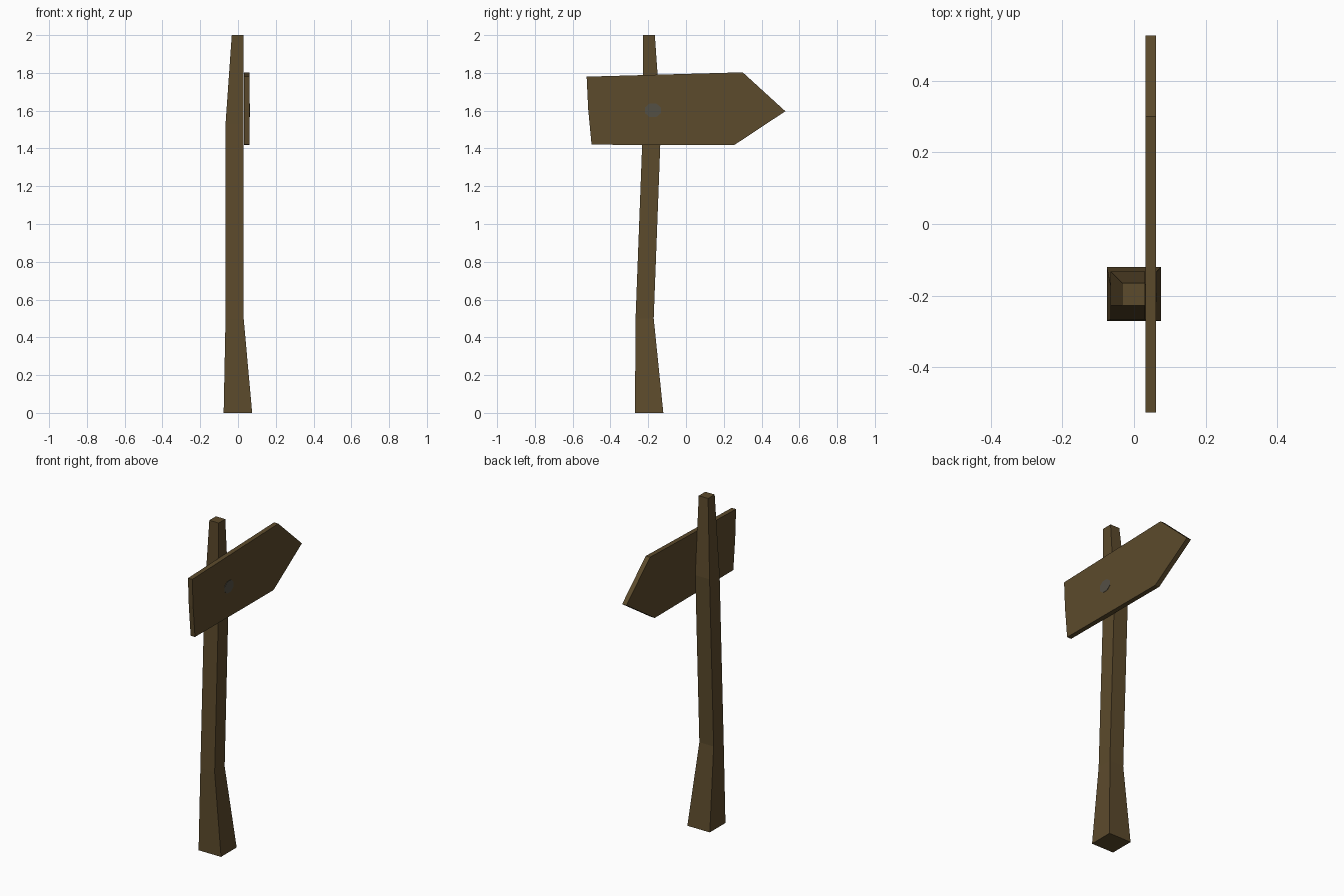
import bpy, bmesh, math

if "Cube" in bpy.data.objects:
    bpy.data.objects.remove(bpy.data.objects["Cube"])


def material(name, color):
    m = bpy.data.materials.new(name)
    m.diffuse_color = (*color, 1)
    m.use_nodes = True
    m.node_tree.nodes["Principled BSDF"].inputs["Base Color"].default_value = m.diffuse_color
    return m


wood = material("brown wood", (0.107, 0.069, 0.025))
iron = material("grey iron", (0.088, 0.08, 0.06))


def loft(name, rings, mat):
    """Skin a closed solid through rings that have equal point counts."""
    bm = bmesh.new()
    loops = [[bm.verts.new(p) for p in ring] for ring in rings]
    n = len(loops[0])
    for a, b in zip(loops, loops[1:]):
        for i in range(n):
            j = (i + 1) % n
            bm.faces.new((a[i], a[j], b[j], b[i]))
    bm.faces.new(loops[0][::-1])
    bm.faces.new(loops[-1])
    bmesh.ops.recalc_face_normals(bm, faces=bm.faces)
    me = bpy.data.meshes.new(name)
    bm.to_mesh(me)
    bm.free()
    me.materials.append(mat)
    ob = bpy.data.objects.new(name, me)
    bpy.context.collection.objects.link(ob)
    return ob


# Crooked post: x range, y range and height of each section
sections = [
    (-0.076, 0.075, -0.27, -0.12, 0.0),
    (-0.066, 0.03, -0.267, -0.171, 0.5),
    (-0.066, 0.03, -0.228, -0.132, 1.53),
    (-0.033, 0.03, -0.228, -0.165, 2.0),
]
loft("post", [[(x0, y0, z), (x1, y0, z), (x1, y1, z), (x0, y1, z)]
              for x0, x1, y0, y1, z in sections], wood)

# Arrow-shaped board, pointing to +y
arrow = [(-0.526, 1.78), (-0.518, 1.61), (-0.50, 1.42),
         (0.254, 1.417), (0.526, 1.597), (0.30, 1.803)]
loft("arrow_board", [[(x, y, z) for y, z in arrow] for x in (0.032, 0.061)], wood)

# Nail head, nearly flush with the board
disc = [(-0.175 + 0.046 * math.cos(a), 1.602 + 0.039 * math.sin(a))
        for a in (math.tau * (i + 0.5) / 8 for i in range(8))]
loft("nail_head", [[(x, y, z) for y, z in disc] for x in (0.055, 0.063)], iron)
